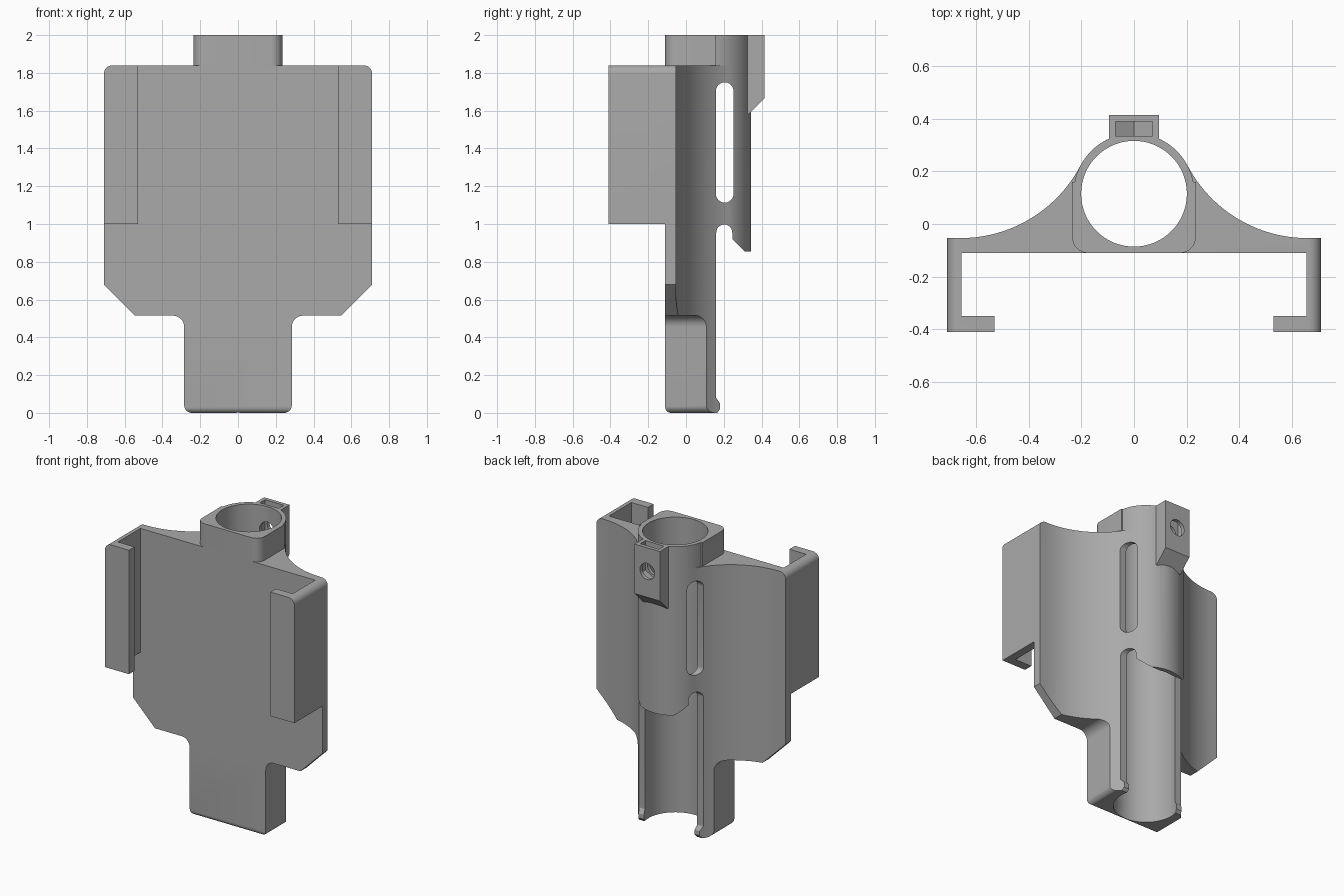
import bpy, bmesh
from math import radians, sin, cos, atan2, degrees, hypot

if "Cube" in bpy.data.objects:
    bpy.data.objects.remove(bpy.data.objects["Cube"], do_unlink=True)

grey = bpy.data.materials.new("matte grey")
grey.use_nodes = True
color = (0.4, 0.4, 0.4, 1)
grey.diffuse_color = color
grey.node_tree.nodes["Principled BSDF"].inputs["Base Color"].default_value = color


def arc(cx, cy, r, a0, a1, n=10):
    angles = [radians(a0 + (a1 - a0) * i / n) for i in range(n + 1)]
    return [(cx + r * cos(a), cy + r * sin(a)) for a in angles]


def mirrored(half):
    """Close a right-hand half outline with its mirror image."""
    return half + [(-x, y) for x, y in reversed(half) if abs(x) > 1e-5]


def prism(name, outline, axis, lo, hi):
    """Extrude an outline along one axis; the outline uses the other two axes in order."""
    place = {"x": lambda u, v, d: (d, u, v),
             "y": lambda u, v, d: (u, d, v),
             "z": lambda u, v, d: (u, v, d)}[axis]
    bm = bmesh.new()
    rings = [[bm.verts.new(place(u, v, d)) for u, v in outline] for d in (lo, hi)]
    for ring in rings:
        bm.faces.new(ring)
    n = len(outline)
    for i in range(n):
        j = (i + 1) % n
        bm.faces.new((rings[0][i], rings[0][j], rings[1][j], rings[1][i]))
    bmesh.ops.recalc_face_normals(bm, faces=bm.faces)
    mesh = bpy.data.meshes.new(name)
    bm.to_mesh(mesh)
    bm.free()
    mesh.materials.append(grey)
    obj = bpy.data.objects.new(name, mesh)
    bpy.context.collection.objects.link(obj)
    return obj


def activate(obj):
    bpy.ops.object.select_all(action="DESELECT")
    obj.select_set(True)
    bpy.context.view_layer.objects.active = obj


def cut(obj, tool, operation="DIFFERENCE"):
    activate(obj)
    mod = obj.modifiers.new("cut", "BOOLEAN")
    mod.object = tool
    mod.operation = operation
    mod.solver = "EXACT"
    bpy.ops.object.modifier_apply(modifier=mod.name)


FRONT, TOP, SHOULDER, WIDE = -0.11, 2.0, 1.84, 0.71
TUBE_Y, TUBE_R = 0.115, 0.23

# Body: plate blended into the tube by concave flanks
fx, fy = 0.66, 0.462
flank = degrees(atan2(fy - TUBE_Y, fx))
flank_r = hypot(fx, fy - TUBE_Y) - TUBE_R
half = [(WIDE, FRONT), (WIDE, fy - flank_r)]
half += arc(fx, fy, flank_r, -90, flank - 180, 24)
half += arc(0, TUBE_Y, TUBE_R, flank, 90, 16)[1:]
body = prism("body", mirrored(half), "z", 0, SHOULDER)

# Front silhouette: narrow foot, sloped shoulders, rounded top corners
half = arc(0.245, 0.04, 0.04, -90, 0, 6) + arc(0.345, 0.455, 0.06, 180, 90, 8)
half += [(0.545, 0.515), (WIDE, 0.68)] + arc(0.665, SHOULDER - 0.045, 0.045, 0, 90, 8)
silhouette = prism("silhouette_cutter", mirrored(half), "y", -1, 1)
cut(body, silhouette, "INTERSECT")

# Side hooks
hooks = []
for name, s in (("left_hook", 1), ("right_hook", -1)):
    profile = [(WIDE, FRONT), (WIDE, -0.41), (0.53, -0.41),
               (0.53, -0.35), (0.655, -0.35), (0.655, FRONT)]
    hook = prism(name, [(s * x, y) for x, y in profile], "z", 1.0, SHOULDER)
    cut(hook, silhouette, "INTERSECT")
    hooks.append(hook)

# Collar on top of the tube
half = arc(0.175, FRONT + 0.06, 0.06, -90, 0, 8) + [(0.235, 0.16)]
half += arc(0, TUBE_Y, TUBE_R, 11.3, 90, 20)
collar = prism("collar", mirrored(half), "z", SHOULDER, TOP)

# Nut block on the back of the tube
block = prism("nut_block", [(0.28, TOP), (0.415, TOP), (0.415, 1.665), (0.33, 1.58),
                            (0.28, 1.58)], "x", -0.095, 0.095)

# Cutters: bore, screw hole, pointed nut pocket
bore = prism("bore_cutter", arc(0, TUBE_Y, 0.201, 0, 354.375, 63), "z", -1, 3)
screw = prism("screw_cutter", arc(0, 1.84, 0.055, 0, 345, 23), "y", 0.2, 0.6)
pocket = prism("pocket_cutter", mirrored([(0, 1.76), (0.07, 1.80), (0.07, 2.2)]),
               "y", 0.335, 0.39)
for part in (body, collar, block):
    for tool in (bore, screw, pocket):
        cut(part, tool)

# Cutters: long side windows, open lower back, rounded foot edge
window = prism("window_cutter", arc(0.205, 1.703, 0.047, 0, 180, 12)
               + arc(0.205, 1.16, 0.047, 180, 360, 12), "x", -1, 1)
opening = prism("opening_cutter",
                [(0.165, -0.1), (0.165, 0), (0.18, 0.02), (0.18, 0.05), (0.16, 0.08)]
                + arc(0.2025, 0.955, 0.0425, 180, 0, 12)
                + [(0.245, 0.92), (0.31, 0.855), (0.6, 0.855), (0.6, -0.1)], "x", -1, 1)
foot = prism("foot_cutter", arc(FRONT + 0.03, 0.03, 0.03, 270, 180, 6)
             + [(-0.3, 0.03), (-0.3, -0.1), (FRONT + 0.03, -0.1)], "x", -1, 1)
for tool in (window, opening, foot):
    cut(body, tool)

for tool in (silhouette, bore, screw, pocket, window, opening, foot):
    bpy.data.objects.remove(tool, do_unlink=True)

for part in [body, collar, block] + hooks:
    activate(part)
    bpy.ops.object.shade_smooth_by_angle(angle=radians(30))
